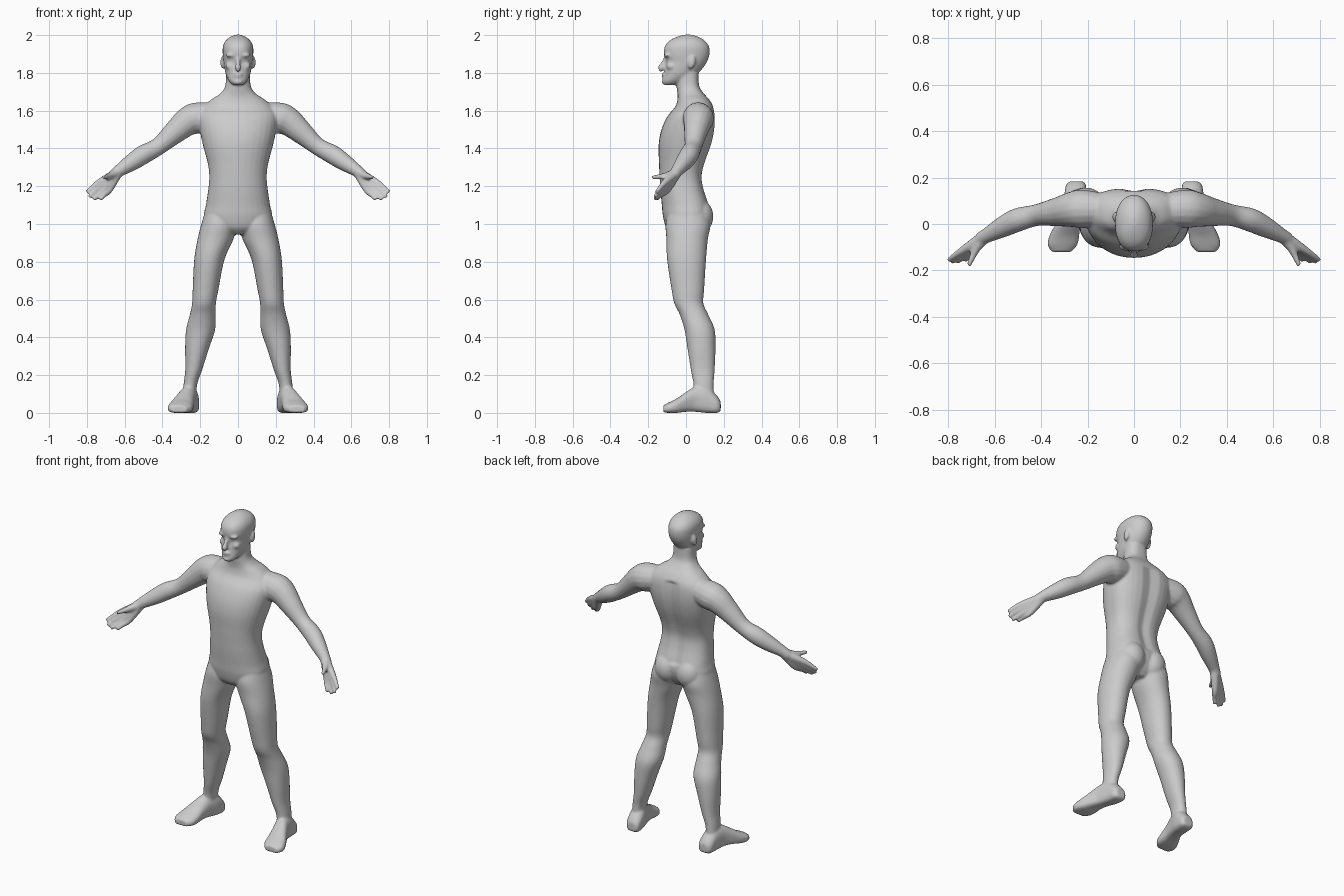
import bpy, bmesh, math
from mathutils import Vector, Matrix

bm = bmesh.new()
SEG = 32


def smooth_rows(rows, steps=5):
    """Catmull-Rom interpolation of rows of numbers."""
    rows = [Vector(r) for r in rows]
    out = []
    for i in range(len(rows) - 1):
        a, b, c, d = rows[max(i - 1, 0)], rows[i], rows[i + 1], rows[min(i + 2, len(rows) - 1)]
        for k in range(steps):
            t = k / steps
            out.append(0.5 * (2 * b + (c - a) * t + (2 * a - 5 * b + 4 * c - d) * t ** 2
                              + (3 * b - a - 3 * c + d) * t ** 3))
    return out + [rows[-1]]


def skin(rings):
    """Bridge rings of points into a closed shell."""
    vs = [[bm.verts.new(p) for p in r] for r in rings]
    faces = [bm.faces.new(vs[0][::-1]), bm.faces.new(vs[-1])]
    for a, b in zip(vs, vs[1:]):
        for i in range(len(a)):
            j = (i + 1) % len(a)
            faces.append(bm.faces.new((a[i], a[j], b[j], b[i])))
    bmesh.ops.recalc_face_normals(bm, faces=faces)


def loft(rows, side=1, lying=False, n_lo=2.1, n_hi=2.1, groove=0.0):
    """Rows: position along axis, centre x, half width, low and high edge."""
    rings = []
    for t, cx, w, lo, hi in smooth_rows(rows):
        ring = []
        for i in range(SEG):
            a = 2 * math.pi * i / SEG
            c, s = math.cos(a), math.sin(a)
            e = 2 / (n_hi if s > 0 else n_lo)
            x = w * math.copysign(abs(c) ** e, c)
            v = (lo + hi) / 2 + (hi - lo) / 2 * math.copysign(abs(s) ** e, s)
            if s > 0 and 1.1 < t < 1.62:
                v -= groove * math.exp(-(x / 0.03) ** 2)
            x = side * (cx + x)
            ring.append((x, t, v) if lying else (x, v, t))
        rings.append(ring)
    skin(rings)


def tube(rows, side=1):
    """Rows: x, y, z, radius."""
    pts = [(Vector((side * r[0], r[1], r[2])), r[3])
           for r in (smooth_rows_4(rows))]
    rings = []
    for i, (p, r) in enumerate(pts):
        d = pts[min(i + 1, len(pts) - 1)][0] - pts[max(i - 1, 0)][0]
        q = d.to_track_quat('Z', 'Y')
        rings.append([p + q @ Vector((r * math.cos(2 * math.pi * k / 16),
                                      r * math.sin(2 * math.pi * k / 16), 0)) for k in range(16)])
    skin(rings)


def smooth_rows_4(rows):
    return [tuple(r) for r in smooth_rows(rows)]


def ball(c, r, tilt=0.0):
    m = Matrix.Translation(c) @ Matrix.Rotation(tilt, 4, 'X') @ Matrix.Diagonal((*r, 1))
    bmesh.ops.create_uvsphere(bm, u_segments=24, v_segments=14, radius=1, matrix=m)


# torso and neck
loft([(0.945, 0, .06, -.07, .07), (0.98, 0, .15, -.105, .10), (1.04, 0, .180, -.122, .125),
      (1.10, 0, .170, -.128, .122), (1.18, 0, .158, -.136, .097), (1.25, 0, .152, -.14, .086),
      (1.32, 0, .160, -.143, .10), (1.42, 0, .186, -.145, .135), (1.50, 0, .203, -.13, .152),
      (1.57, 0, .210, -.098, .154), (1.62, 0, .185, -.058, .145), (1.66, 0, .140, -.045, .122),
      (1.69, 0, .095, -.045, .095), (1.73, 0, .068, -.05, .07), (1.80, 0, .062, -.05, .066)],
     n_lo=2.1, n_hi=2.7, groove=.014)

# head
loft([(1.735, 0, .025, -.115, -.06), (1.755, 0, .047, -.124, -.01), (1.79, 0, .064, -.115, .05),
      (1.82, 0, .071, -.112, .085), (1.86, 0, .077, -.106, .112), (1.90, 0, .081, -.117, .125),
      (1.94, 0, .080, -.112, .122), (1.97, 0, .066, -.088, .10), (1.99, 0, .042, -.05, .068),
      (2.002, 0, .014, -.01, .03)], n_lo=2.3)
# nose, lips, chin
tube([(0, -.103, 1.885, .010), (0, -.122, 1.85, .012), (0, -.134, 1.825, .016), (0, -.125, 1.812, .012)])
ball((0, -.117, 1.791), (.024, .012, .007))
ball((0, -.116, 1.779), (.022, .012, .007))
ball((0, -.115, 1.752), (.024, .014, .014))

for s in (1, -1):
    # brow, cheekbone, ear
    ball((s * .034, -.098, 1.893), (.032, .018, .010))
    ball((s * .042, -.078, 1.835), (.025, .025, .022))
    ball((s * .081, .03, 1.855), (.012, .02, .035), -.2)
    # buttock
    ball((s * .075, .07, 1.04), (.078, .075, .09))
    # leg
    loft([(0.07, .256, .034, .04, .15), (0.15, .252, .036, .04, .146), (0.23, .234, .045, .025, .152),
          (0.34, .217, .063, .008, .156), (0.44, .198, .077, -.008, .152), (0.52, .187, .068, -.033, .118),
          (0.58, .180, .063, -.062, .092), (0.65, .172, .068, -.076, .096), (0.81, .152, .080, -.10, .106),
          (0.92, .119, .095, -.104, .116), (1.00, .100, .094, -.108, .13), (1.07, .095, .078, -.09, .11)], s)
    # foot
    loft([(.184, .248, .028, .012, .06), (.165, .250, .044, 0, .09), (.11, .255, .047, 0, .14),
          (.05, .268, .046, .006, .14), (0, .285, .053, .006, .11), (-.05, .300, .064, 0, .076),
          (-.09, .308, .064, 0, .056), (-.12, .312, .042, .002, .04)], s, lying=True, n_lo=3.5)
    # shoulder and arm
    tube([(.12, .06, 1.575, .07), (.22, .065, 1.56, .083), (.27, .062, 1.54, .076), (.33, .052, 1.49, .063),
          (.42, .038, 1.412, .047), (.50, .018, 1.368, .051), (.56, -.01, 1.328, .046),
          (.635, -.05, 1.278, .032), (.66, -.065, 1.255, .03)], s)
    # fingers, each running through the palm from the wrist
    for knuckle, mid, tip in (((.725, -.105, 1.226), (.77, -.135, 1.195), (.80, -.156, 1.167)),
                              ((.713, -.105, 1.21), (.758, -.14, 1.173), (.787, -.166, 1.143)),
                              ((.70, -.105, 1.195), (.737, -.14, 1.155), (.762, -.166, 1.13)),
                              ((.683, -.10, 1.18), (.708, -.135, 1.153), (.728, -.157, 1.13))):
        tube([(.64, -.052, 1.268, .028), (*knuckle, .019), (*mid, .0135), (*tip, .010)], s)
    # thumb
    tube([(.645, -.06, 1.268, .026), (.675, -.10, 1.256, .019), (.695, -.14, 1.25, .014),
          (.712, -.18, 1.248, .010)], s)

# merge all parts into one continuous smooth skin
mesh = bpy.data.meshes.new("human_figure")
bm.to_mesh(mesh)
bm.free()
body = bpy.data.objects.new("human_figure", mesh)
bpy.context.collection.objects.link(body)
rem = body.modifiers.new("skin", 'REMESH')
rem.mode = 'VOXEL'
rem.voxel_size = 0.007
rem.use_smooth_shade = True
soft = body.modifiers.new("soften", 'SMOOTH')
soft.factor = 0.5
soft.iterations = 5
